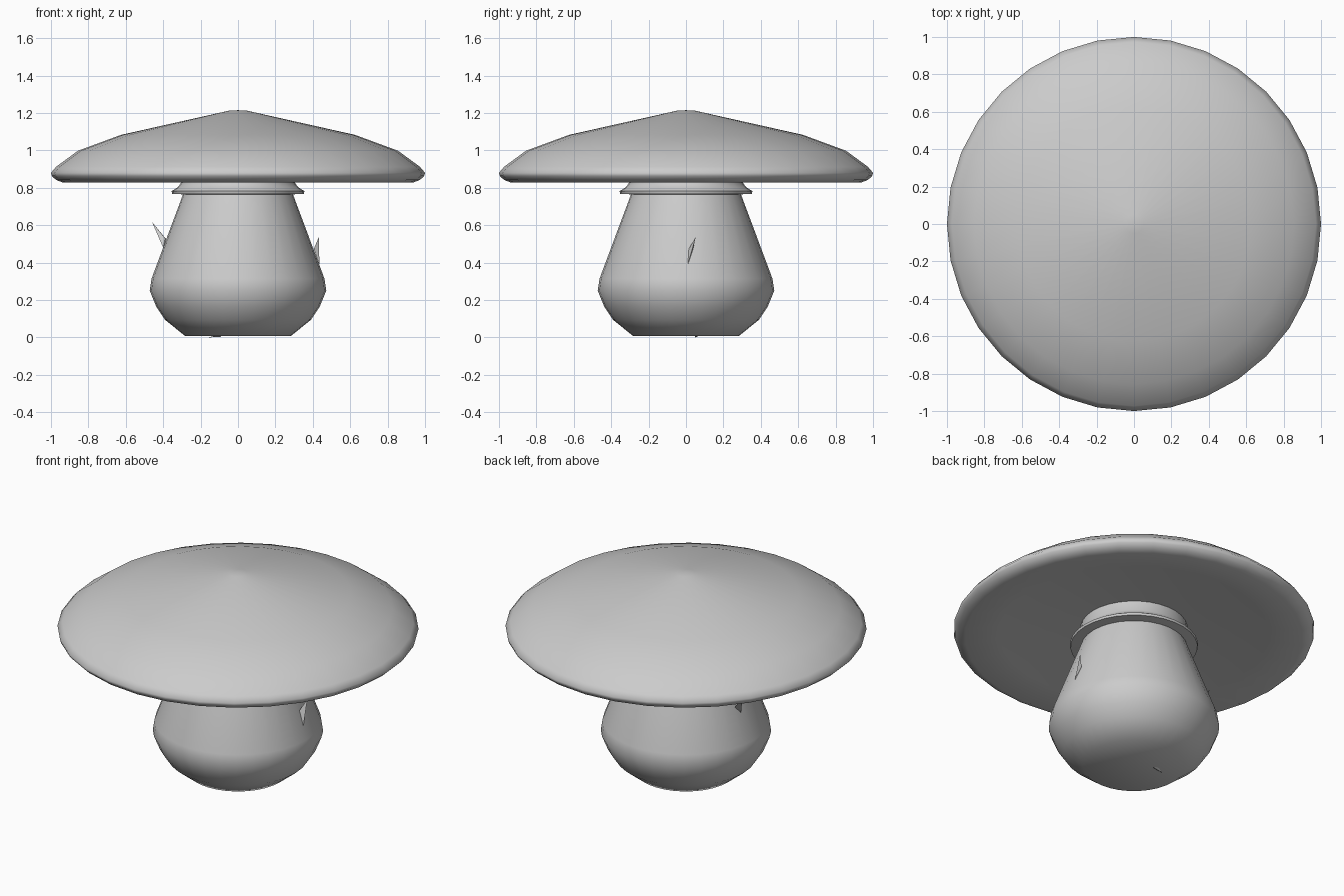
import bpy
import bmesh
from math import cos, sin, pi, radians

if "Cube" in bpy.data.objects:
    bpy.data.objects.remove(bpy.data.objects["Cube"])

SIDES = 32
GREY = (0.6, 0.6, 0.6, 1.0)

grey = bpy.data.materials.new("plain_grey")
grey.use_nodes = True
grey.diffuse_color = GREY
grey.node_tree.nodes["Principled BSDF"].inputs["Base Color"].default_value = GREY


def add_object(name, bm, smooth):
    """Turn a bmesh into a named grey object."""
    bmesh.ops.recalc_face_normals(bm, faces=bm.faces)
    mesh = bpy.data.meshes.new(name)
    bm.to_mesh(mesh)
    bm.free()
    mesh.materials.append(grey)
    obj = bpy.data.objects.new(name, mesh)
    bpy.context.collection.objects.link(obj)
    if smooth:
        bpy.ops.object.select_all(action="DESELECT")
        obj.select_set(True)
        bpy.context.view_layer.objects.active = obj
        bpy.ops.object.shade_smooth_by_angle(angle=radians(60))
    return obj


def lathe(name, profile):
    """Revolve (radius, height) points around z; radius 0 makes a pole."""
    bm = bmesh.new()
    rings = []
    for r, z in profile:
        count = SIDES if r else 1
        rings.append([bm.verts.new((r * cos(2 * pi * i / SIDES),
                                    r * sin(2 * pi * i / SIDES), z))
                      for i in range(count)])
    for a, b in zip(rings, rings[1:]):
        for i in range(SIDES):
            j = (i + 1) % SIDES
            corners = [a[i % len(a)], a[j % len(a)], b[j % len(b)], b[i % len(b)]]
            bm.faces.new(list(dict.fromkeys(corners)))
    return add_object(name, bm, True)


def sliver(name, points):
    """Small pointed shard: the hull of a few points."""
    bm = bmesh.new()
    for p in points:
        bm.verts.new(p)
    bmesh.ops.convex_hull(bm, input=bm.verts)
    return add_object(name, bm, False)


# Wide cap with a rolled rim and a shallow hollow underneath
lathe("mushroom_cap", [
    (0, 1.215), (0.05, 1.212), (0.626, 1.083), (0.856, 0.998), (0.973, 0.912),
    (1.0, 0.88), (0.995, 0.863), (0.973, 0.842), (0.936, 0.828),
    (0.75, 0.85), (0.3, 0.89), (0, 0.9)])

# Bulging stem with a flared collar and a short neck
lathe("mushroom_stem", [
    (0, 0.008), (0.283, 0.008), (0.39, 0.094), (0.437, 0.165), (0.472, 0.25),
    (0.462, 0.315), (0.294, 0.765), (0.352, 0.768), (0.355, 0.782),
    (0.32, 0.805), (0.305, 0.826), (0.295, 0.895)])

# Thorns on either side of the stem
sliver("left_thorn", [(0.433, 0.052, 0.538), (0.405, 0.015, 0.473),
                      (0.435, 0.01, 0.39), (0.41, 0.037, 0.47)])
sliver("right_thorn", [(-0.46, 0.11, 0.618), (-0.38, 0.07, 0.52),
                       (-0.4, 0.04, 0.48), (-0.39, 0.06, 0.53)])

# Tiny root under the stem
sliver("root_tip", [(-0.16, 0.05, 0.0), (-0.085, 0.06, 0.004),
                    (-0.11, 0.045, 0.01), (-0.12, 0.07, 0.01)])
